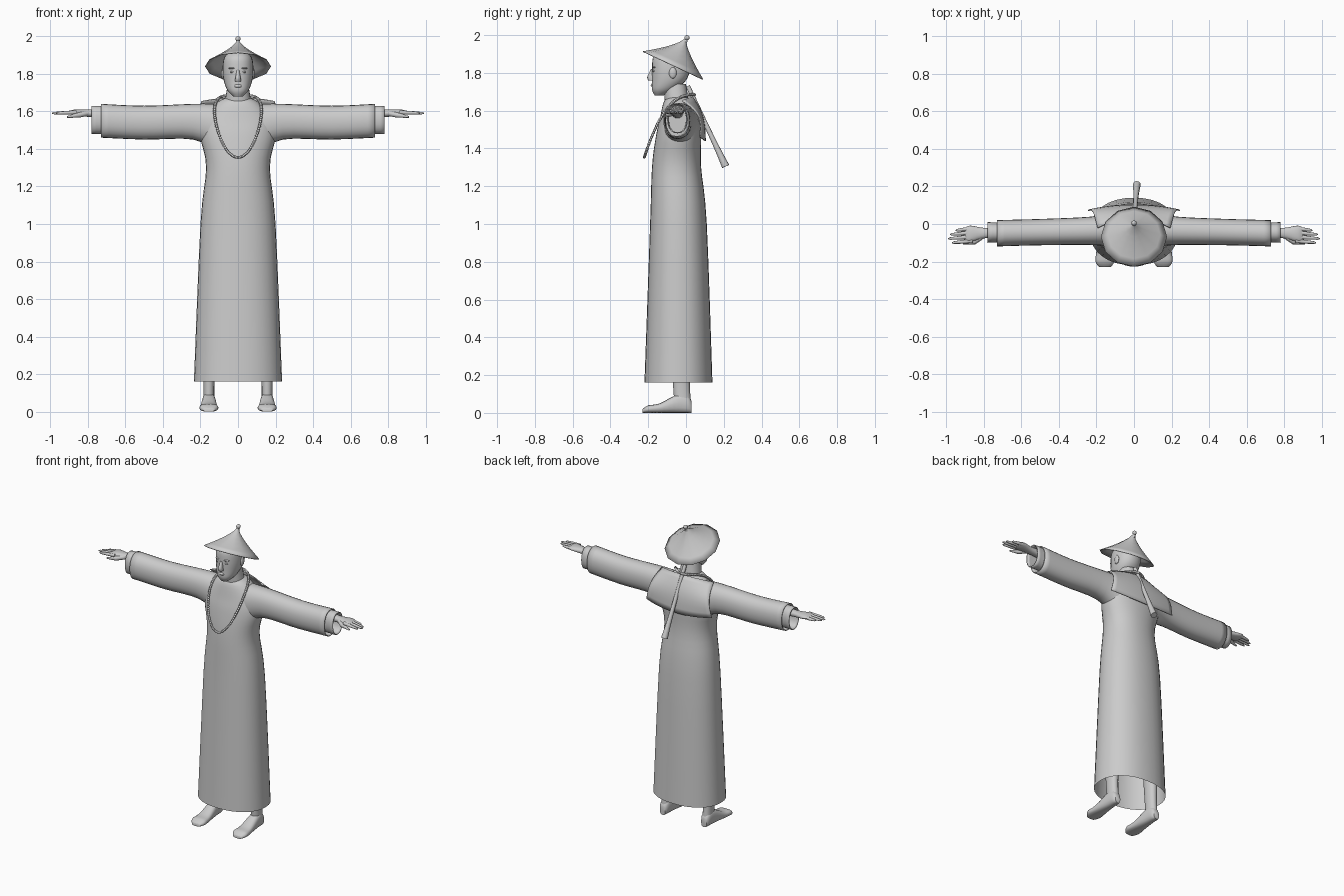
import bpy, bmesh, math
from mathutils import Vector, Matrix

if "Cube" in bpy.data.objects:
    bpy.data.objects.remove(bpy.data.objects["Cube"], do_unlink=True)

grey = (.6, .6, .6, 1)
clay = bpy.data.materials.new("plain_grey")
clay.use_nodes = True
clay.diffuse_color = grey
clay.node_tree.nodes["Principled BSDF"].inputs["Base Color"].default_value = grey


def finish(name, bm, mirror=False, thickness=0):
    """Turn the bmesh into a smooth-shaded object with its modifiers."""
    bmesh.ops.recalc_face_normals(bm, faces=bm.faces)
    mesh = bpy.data.meshes.new(name)
    bm.to_mesh(mesh)
    bm.free()
    mesh.materials.append(clay)
    part = bpy.data.objects.new(name, mesh)
    bpy.context.collection.objects.link(part)
    bpy.ops.object.select_all(action='DESELECT')
    part.select_set(True)
    bpy.context.view_layer.objects.active = part
    bpy.ops.object.shade_smooth_by_angle(angle=math.radians(50))
    if thickness:
        part.modifiers.new("Thickness", 'SOLIDIFY').thickness = thickness
    if mirror:
        part.modifiers.new("Mirror", 'MIRROR')
    return part


def bridge(bm, rings, cap_start=True, cap_end=True):
    """Join consecutive rings of vertices with quads and close the ends."""
    for lower, upper in zip(rings, rings[1:]):
        for i in range(len(lower)):
            j = (i + 1) % len(lower)
            bm.faces.new((lower[i], lower[j], upper[j], upper[i]))
    if cap_start:
        bm.faces.new(rings[0])
    if cap_end:
        bm.faces.new(rings[-1])


def smooth_stations(stations, steps):
    """Pass a smooth spline through the stations."""
    last = len(stations) - 1
    rows = []
    for i in range(last):
        before, start = stations[max(0, i - 1)], stations[i]
        end, after = stations[i + 1], stations[min(last, i + 2)]
        for step in range(steps):
            t = step / steps
            row = []
            for a, b, c, d in zip(before, start, end, after):
                leave, arrive = (c - a) / 2, (d - b) / 2
                ease = t * t * (3 - 2 * t)
                row.append(b + (c - b) * ease + leave * t * (1 - t) ** 2 - arrive * t * t * (1 - t))
            rows.append(row)
    return rows + [stations[-1]]


def loft(name, axis, stations, centre=0, drift=0, segments=24, steps=4,
         power=2.2, cap_start=True, cap_end=True, **options):
    """Each station is (position, half width, near bound, far bound)."""
    bm = bmesh.new()
    rings = []
    rows = smooth_stations(stations, steps)
    for index, (position, half, near, far) in enumerate(rows):
        middle = centre + drift * index / (len(rows) - 1)
        ring = []
        for k in range(segments):
            angle = math.tau * k / segments
            c, s = math.cos(angle), math.sin(angle)
            u = middle + half * math.copysign(abs(c) ** (2 / power), c)
            v = (near + far) / 2 + (far - near) / 2 * math.copysign(abs(s) ** (2 / power), s)
            places = {'x': (position, u, v), 'y': (u, position, v), 'z': (u, v, position)}
            ring.append(bm.verts.new(places[axis]))
        rings.append(ring)
    bridge(bm, rings, cap_start, cap_end)
    return finish(name, bm, **options)


def tube(name, points, radii, segments=10, **options):
    """Round rod through the points, with a radius at each."""
    bm = bmesh.new()
    rings = []
    last = len(points) - 1
    for i, (point, radius) in enumerate(zip(points, radii)):
        heading = points[min(i + 1, last)] - points[max(i - 1, 0)]
        turn = heading.to_track_quat('Z', 'Y')
        ring = []
        for k in range(segments):
            angle = math.tau * k / segments
            spoke = Vector((math.cos(angle), math.sin(angle), 0)) * radius
            ring.append(bm.verts.new(point + turn @ spoke))
        rings.append(ring)
    bridge(bm, rings)
    return finish(name, bm, **options)


def add_ball(bm, centre, size, segments=12):
    place = Matrix.Translation(centre) @ Matrix.Diagonal((*size, 1))
    bmesh.ops.create_uvsphere(bm, u_segments=segments, v_segments=segments // 2 + 2,
                              radius=1, matrix=place)


def blob(name, centre, size, **options):
    bm = bmesh.new()
    add_ball(bm, centre, size)
    return finish(name, bm, **options)


# Long robe, open at the hem
loft("robe", 'z', [(.16, .235, -.22, .14), (1, .2, -.19, .11), (1.3, .17, -.18, .08),
                   (1.46, .2, -.16, .08), (1.55, .19, -.14, .07),
                   (1.64, .12, -.12, .04), (1.67, .07, -.1, .02)],
     segments=32, cap_start=False)

# Sleeves and inner cuffs, hollow at the wrist
loft("sleeve", 'x', [(.1, .09, 1.38, 1.64), (.24, .075, 1.45, 1.64),
                     (.5, .07, 1.45, 1.63), (.73, .07, 1.46, 1.64)],
     centre=-.03, drift=-.02, cap_end=False, mirror=True, thickness=.006)
loft("inner_cuff", 'x', [(.66, .05, 1.48, 1.63), (.78, .055, 1.48, 1.63)],
     centre=-.045, cap_end=False, mirror=True, thickness=.006)

# Hands
loft("palm", 'x', [(.66, .03, 1.56, 1.62), (.79, .027, 1.57, 1.61),
                   (.87, .043, 1.58, 1.61), (.9, .035, 1.59, 1.6)],
     centre=-.045, drift=-.01, segments=16, mirror=True)
finger_tips = {"index": .97, "middle": .99, "ring": .98, "little": .95}
for place, (finger, reach) in enumerate(finger_tips.items()):
    side = .022 * place - .09
    knuckle, tip = Vector((.86, side, 1.595)), Vector((reach, side - .01, 1.59))
    tube(finger + "_finger", [knuckle.lerp(tip, t) for t in (0, .5, .9, 1)],
         (.011, .01, .007, .003), mirror=True)
tube("thumb", [Vector((.8, -.06, 1.59)), Vector((.85, -.095, 1.58)), Vector((.91, -.105, 1.57))],
     (.014, .014, .005), mirror=True)

# Legs and feet
loft("leg", 'z', [(.03, .03, -.06, .03), (.17, .03, -.07, .02), (.5, .045, -.09, .03)],
     centre=.155, segments=16, mirror=True)
loft("foot", 'y', [(.03, .02, 0, .06), (.01, .03, 0, .09), (-.04, .035, 0, .1),
                   (-.14, .045, 0, .05), (-.2, .05, 0, .04), (-.23, .03, 0, .02)],
     centre=.155, segments=16, power=2.6, mirror=True)

# Neck, head and face
loft("neck", 'z', [(1.62, .075, -.11, .02), (1.74, .056, -.12, 0)])
loft("head", 'z', [(1.68, .025, -.165, -.12), (1.71, .055, -.18, -.06), (1.76, .075, -.18, 0),
                   (1.82, .082, -.18, .02), (1.88, .076, -.175, .01), (1.91, .055, -.15, -.01)])
loft("nose", 'z', [(1.76, .016, -.2, -.16), (1.78, .014, -.205, -.16), (1.82, .007, -.185, -.16)],
     segments=12)
blob("ear", (.08, -.07, 1.8), (.01, .02, .03), mirror=True)
blob("eye", (.03, -.165, 1.81), (.015, .013, .007), mirror=True)
blob("brow", (.03, -.165, 1.83), (.02, .015, .006), mirror=True)
blob("lips", (0, -.175, 1.735), (.022, .012, .01))

# Conical hat with a flared brim, tipped back, and its finial
slope = [i / 6 for i in range(7)]
brim = [.006 + .17 * (1 - t) ** 1.3 for t in slope]
hat = loft("hat", 'z', [(.15 * t, r, -r, r) for t, r in zip(slope, brim)],
           segments=12, steps=1, power=2, cap_start=False, thickness=.004)
hat.location = (0, -.068, 1.84)
hat.rotation_euler.x = math.radians(-25)
blob("hat_finial", (0, .005, 1.986), (.014, .014, .014))
tube("finial_stem", [Vector((0, -.006, 1.96)), Vector((0, .004, 1.98))], (.012, .007))

# Long straight braid with a flared end
root, end = Vector((0, .01, 1.73)), Vector((.015, .21, 1.305))
along = [i / 8 for i in range(9)]
tube("braid", [root.lerp(end, t) for t in along], [.012 + .009 * t ** 4 for t in along])

# Square collar flap over the back and shoulders
bm = bmesh.new()
rows = []
columns = 16
for t in along:
    row = []
    for i in range(columns + 1):
        s = 2 * i / columns - 1
        bend = s * s
        top = Vector((.195 * s, .035 - .055 * bend, 1.675 - .02 * bend))
        low = Vector((.245 * s, .105 - .03 * bend, 1.44 + .02 * bend))
        swell = Vector((0, .02 + .02 * bend, .015)) * math.sin(math.pi * t)
        row.append(bm.verts.new(top.lerp(low, t) + swell))
    rows.append(row)
for upper, lower in zip(rows, rows[1:]):
    for i in range(columns):
        bm.faces.new((upper[i], upper[i + 1], lower[i + 1], lower[i]))
finish("collar_flap", bm, thickness=.006)

# Bead necklace hanging from the nape down the chest
bm = bmesh.new()
beads = 110
for k in range(beads):
    angle = math.tau * k / beads
    drop = (1 - math.cos(angle)) / 2
    spot = (.125 * math.sin(angle), .045 - .265 * drop ** .8, 1.685 - .33 * drop ** 2)
    add_ball(bm, spot, (.008, .008, .008), segments=8)
finish("bead_necklace", bm)
